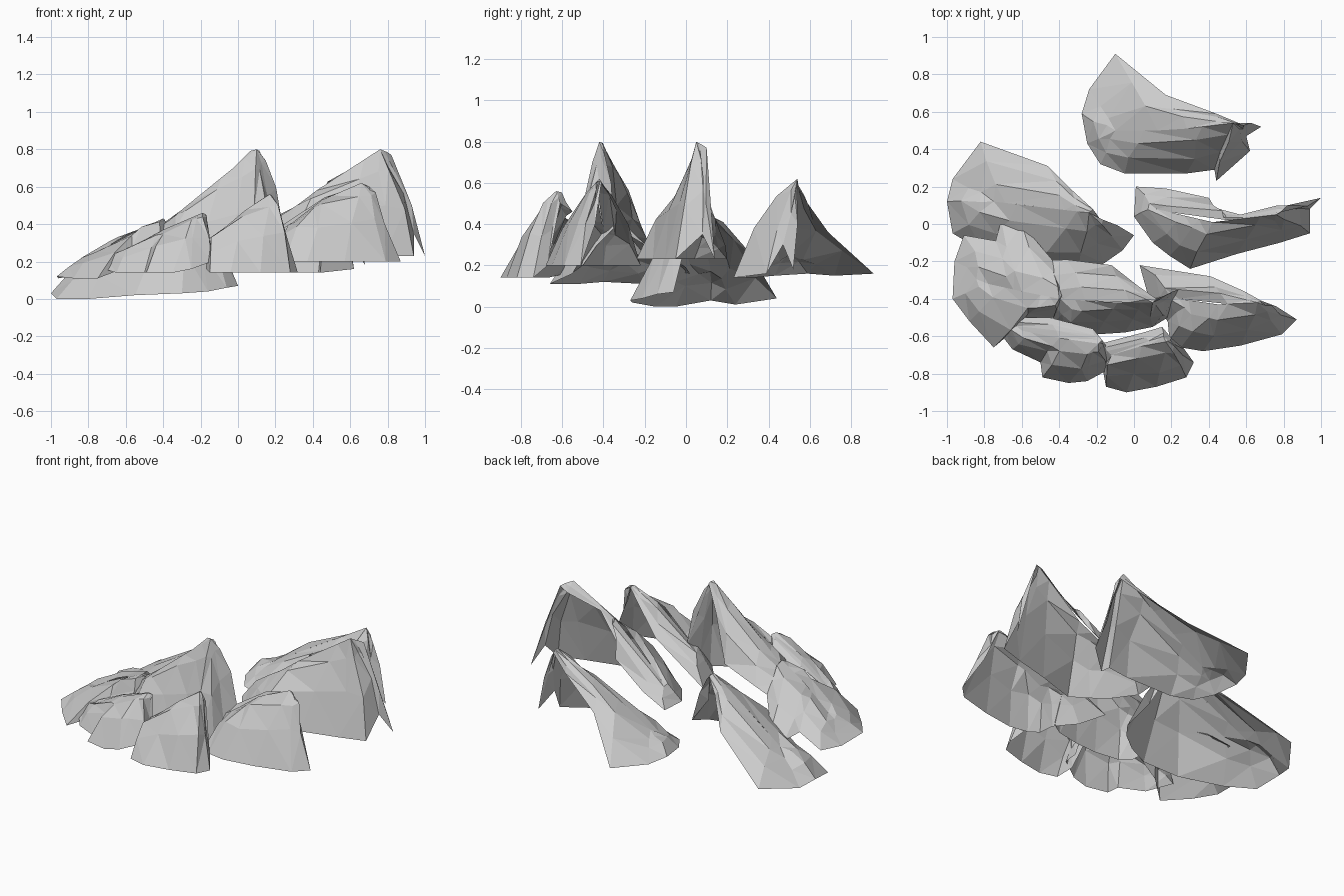
import bpy, bmesh, random
from mathutils import Vector

random.seed(4)


def ridge_target(p, ridge, steps=4, pull=0.5):
    """Ridge sample nearest in plan, biased to the peak so the facets fan out from it."""
    samples = []
    for a, b in zip(ridge, ridge[1:]):
        samples += [a.lerp(b, i / steps) for i in range(steps)]
    samples.append(ridge[-1])
    return min(samples, key=lambda s: (s.xy - p.xy).length + pull * (s.xy - ridge[0].xy).length)


def crag(name, ridge, rim):
    """Open rock shell: faceted skin stretched from a free rim to a sloping ridge."""
    ridge = [Vector(p) for p in ridge]
    rim = [Vector(p) for p in rim]
    bm = bmesh.new()
    columns = []
    for p in rim:
        top = ridge_target(p, ridge)
        span = (top - p).length
        bulge = min(0.065, max(0, top.z - p.z) * 0.17)
        col = [bm.verts.new(p)]
        for t in (0.35, 0.7):
            q = p.lerp(top, t)
            j = min(0.016, span * 0.06)
            q += Vector([random.uniform(-j, j) for _ in range(3)])
            q.z += bulge
            col.append(bm.verts.new(q))
        col.append(bm.verts.new(top))
        columns.append(col)
    n = len(columns)
    for i in range(n):
        a, b = columns[i], columns[(i + 1) % n]
        for k in range(3):
            bm.faces.new((a[k], b[k], b[k + 1], a[k + 1]))
    bmesh.ops.remove_doubles(bm, verts=bm.verts, dist=0.002)
    bmesh.ops.triangulate(bm, faces=bm.faces)
    bmesh.ops.recalc_face_normals(bm, faces=bm.faces)
    if sum(f.normal.z * f.calc_area() for f in bm.faces) < 0:
        bmesh.ops.reverse_faces(bm, faces=bm.faces)
    me = bpy.data.meshes.new(name)
    bm.to_mesh(me)
    bm.free()
    ob = bpy.data.objects.new(name, me)
    bpy.context.collection.objects.link(ob)


# Back crag
crag("rock_back",
     [(.53, .54, .62), (.2, .5, .43), (-.1, .5, .25)],
     [(.56, .54, .58), (.44, .59, .5), (.17, .69, .36), (-.1, .91, .16),
      (-.24, .72, .15), (-.28, .59, .16), (-.25, .43, .15), (-.18, .32, .14),
      (-.05, .27, .14), (.28, .27, .14), (.43, .29, .14), (.44, .23, .14),
      (.62, .39, .16), (.6, .47, .3), (.68, .52, .18)])

# Tall crag on the right
crag("rock_right",
     [(.76, .05, .8), (.42, .01, .58), (.12, .08, .35)],
     [(.82, .1, .77), (.77, .1, .74), (.57, .05, .66), (.42, .09, .5),
      (.4, .14, .43), (.17, .19, .3), (.01, .2, .23), (0, .04, .23),
      (.1, -.1, .23), (.19, -.17, .23), (.3, -.24, .23), (.55, -.16, .23),
      (.78, -.1, .23), (.94, -.05, .23), (.94, .08, .35), (1, .14, .23)])

# Low crag on the left
crag("rock_left",
     [(-.24, .06, .48), (-.5, .09, .33), (-.75, .12, .17)],
     [(-.22, .08, .46), (-.33, .18, .41), (-.46, .31, .26), (-.82, .44, .04),
      (-.97, .24, .01), (-1, .12, .03), (-.97, -.05, 0), (-.8, -.15, 0),
      (-.55, -.26, .02), (-.3, -.27, .03), (-.16, -.21, .04), (-.06, -.14, .06),
      (0, -.06, .07), (-.14, -.03, .25)])

# Front right crag
crag("rock_front_right",
     [(.66, -.42, .62), (.45, -.43, .53), (.24, -.4, .37)],
     [(.68, -.41, .6), (.59, -.36, .54), (.41, -.28, .4), (.03, -.22, .2),
      (.08, -.4, .2), (.18, -.52, .2), (.19, -.62, .2), (.25, -.66, .2),
      (.37, -.68, .2), (.57, -.65, .2), (.79, -.59, .2), (.87, -.51, .2),
      (.76, -.44, .4)])

# Tall centre crag
crag("rock_centre",
     [(.1, -.42, .8), (-.15, -.42, .6), (-.37, -.4, .42)],
     [(.12, -.4, .78), (.02, -.33, .65), (-.12, -.22, .4), (-.36, -.19, .33),
      (-.55, -.2, .25), (-.5, -.4, .25), (-.42, -.52, .2), (-.36, -.57, .2),
      (-.2, -.59, .2), (-.05, -.58, .2), (.1, -.55, .2), (.18, -.5, .2),
      (.2, -.43, .3), (.24, -.35, .38)])

# Front crag
crag("rock_front",
     [(.17, -.63, .56), (0, -.66, .45), (-.12, -.7, .34)],
     [(.2, -.61, .5), (.15, -.55, .46), (.05, -.58, .44), (-.18, -.64, .3),
      (-.17, -.76, .16), (-.15, -.87, .14), (-.04, -.9, .14),
      (.12, -.87, .14), (.28, -.82, .14), (.32, -.74, .14), (.27, -.67, .2)])

# Outer left crag
crag("rock_outer_left",
     [(-.4, -.4, .43), (-.6, -.36, .34), (-.78, -.32, .23)],
     [(-.38, -.38, .4), (-.4, -.3, .36), (-.43, -.2, .3), (-.6, 0, .19),
      (-.71, .02, .16), (-.74, -.09, .18), (-.91, -.06, .12), (-.96, -.2, .11),
      (-.97, -.4, .12), (-.88, -.52, .11), (-.75, -.66, .11), (-.62, -.55, .16),
      (-.43, -.5, .25)])

# Front left crag
crag("rock_front_left",
     [(-.19, -.64, .46), (-.4, -.61, .37), (-.6, -.57, .26)],
     [(-.17, -.62, .45), (-.22, -.56, .41), (-.45, -.5, .31), (-.7, -.5, .2),
      (-.75, -.54, .17), (-.65, -.67, .14), (-.5, -.74, .14), (-.49, -.82, .14),
      (-.35, -.85, .14), (-.25, -.84, .16), (-.14, -.78, .2), (-.13, -.68, .2)])
